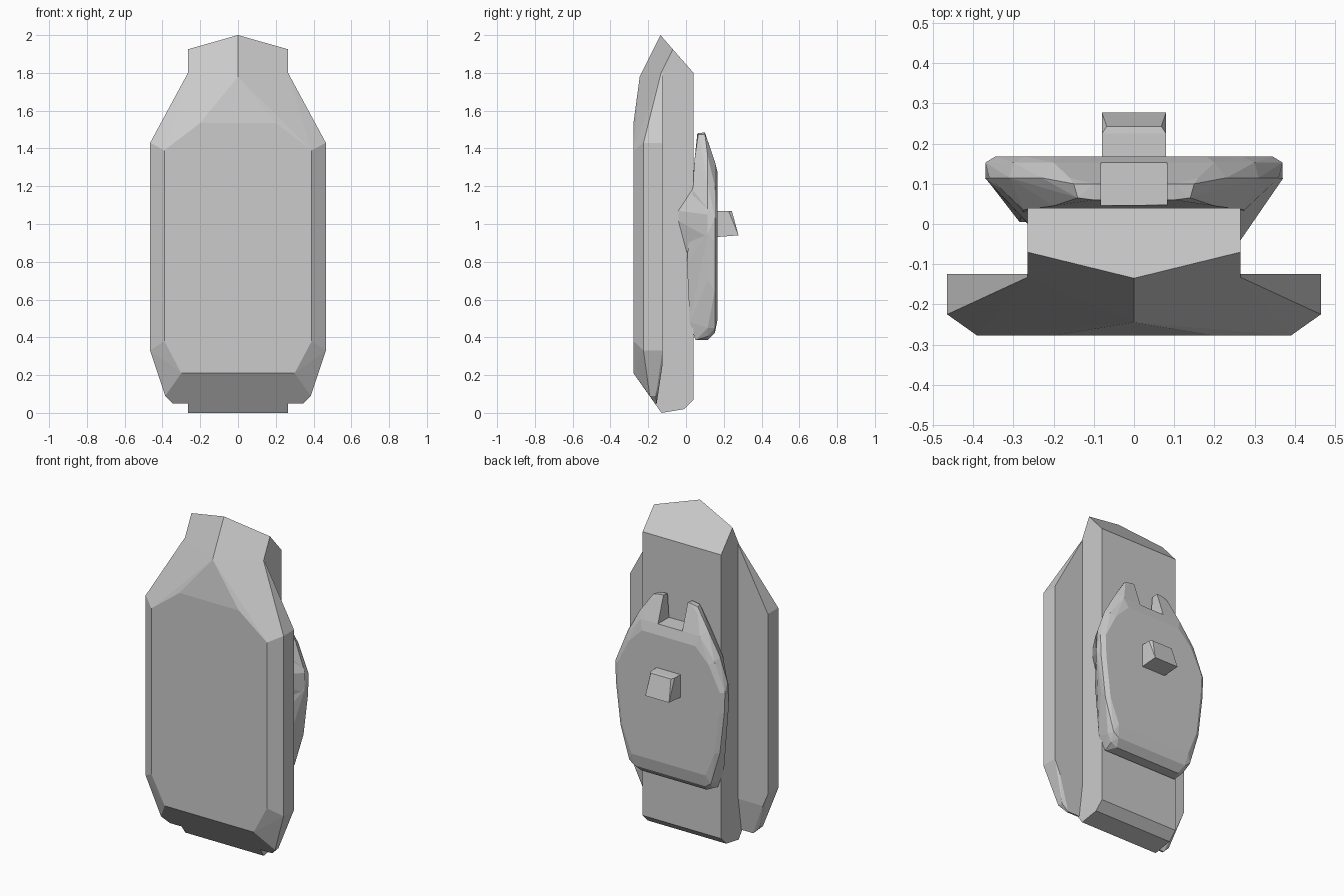
import bpy, bmesh, math


def hull(name, half, extra=()):
    """Convex faceted solid from half-profile points mirrored across x."""
    pts = {(s * x, y, z) for x, y, z in half for s in (1, -1)} | set(extra)
    bm = bmesh.new()
    for p in sorted(pts):
        bm.verts.new(p)
    bmesh.ops.remove_doubles(bm, verts=bm.verts, dist=0.0005)
    res = bmesh.ops.convex_hull(bm, input=bm.verts)
    junk = {g for k in ('geom_interior', 'geom_unused') for g in res[k]
            if isinstance(g, bmesh.types.BMVert)}
    bmesh.ops.delete(bm, geom=[v for v in junk if v.is_valid], context='VERTS')
    bmesh.ops.dissolve_limit(bm, angle_limit=math.radians(2), verts=bm.verts, edges=bm.edges)
    bmesh.ops.recalc_face_normals(bm, faces=bm.faces)
    me = bpy.data.meshes.new(name)
    bm.to_mesh(me)
    bm.free()
    ob = bpy.data.objects.new(name, me)
    bpy.context.collection.objects.link(ob)
    return ob


# Central spine with peaked top
hull("spine", [
    (.265, .04, 1.8), (.265, -.07, 1.925), (0, -.135, 2), (0, -.245, 1.78),
    (.265, -.1325, 1.8), (.265, .04, .07), (.265, -.01, .02),
    (.265, -.13, 0), (.265, -.165, .05)])

# Wide chamfered front plate
hull("front_plate", [
    (0, -.245, 1.78), (.265, -.1325, 1.8), (.265, -.125, 1.8),
    (.2, -.278, 1.535), (.39, -.278, 1.39), (.39, -.278, .38), (.3, -.278, .21),
    (.465, -.225, 1.43), (.465, -.225, .33), (.465, -.125, 1.43), (.465, -.125, .33),
    (.43, -.125, .25), (.385, -.192, .09), (.385, -.16, .09),
    (.345, -.165, .05), (.345, -.155, .05)])

# Back shell: outer rim, inset back face, narrower front ring
rim = [(.16, 1.44), (.23, 1.36), (.31, 1.22), (.36, 1.08), (.37, .95),
       (.335, .7), (.285, .45), (.26, .405), (.22, .385)]
shell = [(x, .115, z) for x, z in rim]
shell += [(x, .153, z) for x, z in [(.2, 1.33), (.3, 1.2), (.37, 1.03), (.365, .9),
                                    (.335, .65), (.275, .45), (.24, .425)]]
shell += [(x, .168, z) for x, z in [(.18, 1.27), (.27, 1.18), (.345, 1.03),
                                    (.34, .9), (.31, .65), (.25, .5)]]
shell += [(.1, .06, 1.48), (.14, .065, 1.475), (.1, .1, 1.485), (.15, .1, 1.475),
          (.2, .045, 1.34), (.275, .035, 1.18), (.285, .005, .8),
          (.27, .02, .48), (.25, .05, .385)]
back_shell = hull("back_shell", shell)

# Notch between the two upper lugs
cutter = hull("notch_cutter", [(.082, y, z) for y in (-.2, .4) for z in (1.33, 1.7)])
cutter.hide_render = True
cutter.hide_set(True)
cut = back_shell.modifiers.new("notch", 'BOOLEAN')
cut.operation, cut.object, cut.solver = 'DIFFERENCE', cutter, 'EXACT'

# Side grips wrapping the spine (the right one reaches further forward)
for side, name, tip in ((1, "right_grip", -.045), (-1, "left_grip", 0)):
    hull(name, [], [(side * x, y, z) for x, y, z in [
        (.262, tip, 1.07), (.262, tip, 1.02), (.262, .04, 1.2), (.262, .0, .85),
        (.262, tip * .3 - .003, .93), (.372, .115, 1.05), (.368, .115, .93),
        (.3, .11, 1.22), (.2, .1, 1.0)]])

# Tapered rear peg
hull("rear_peg", [(.08, .15, 1.07), (.08, .225, 1.07), (.068, .243, 1.068),
                  (.08, .278, .94), (.08, .15, .93)])
